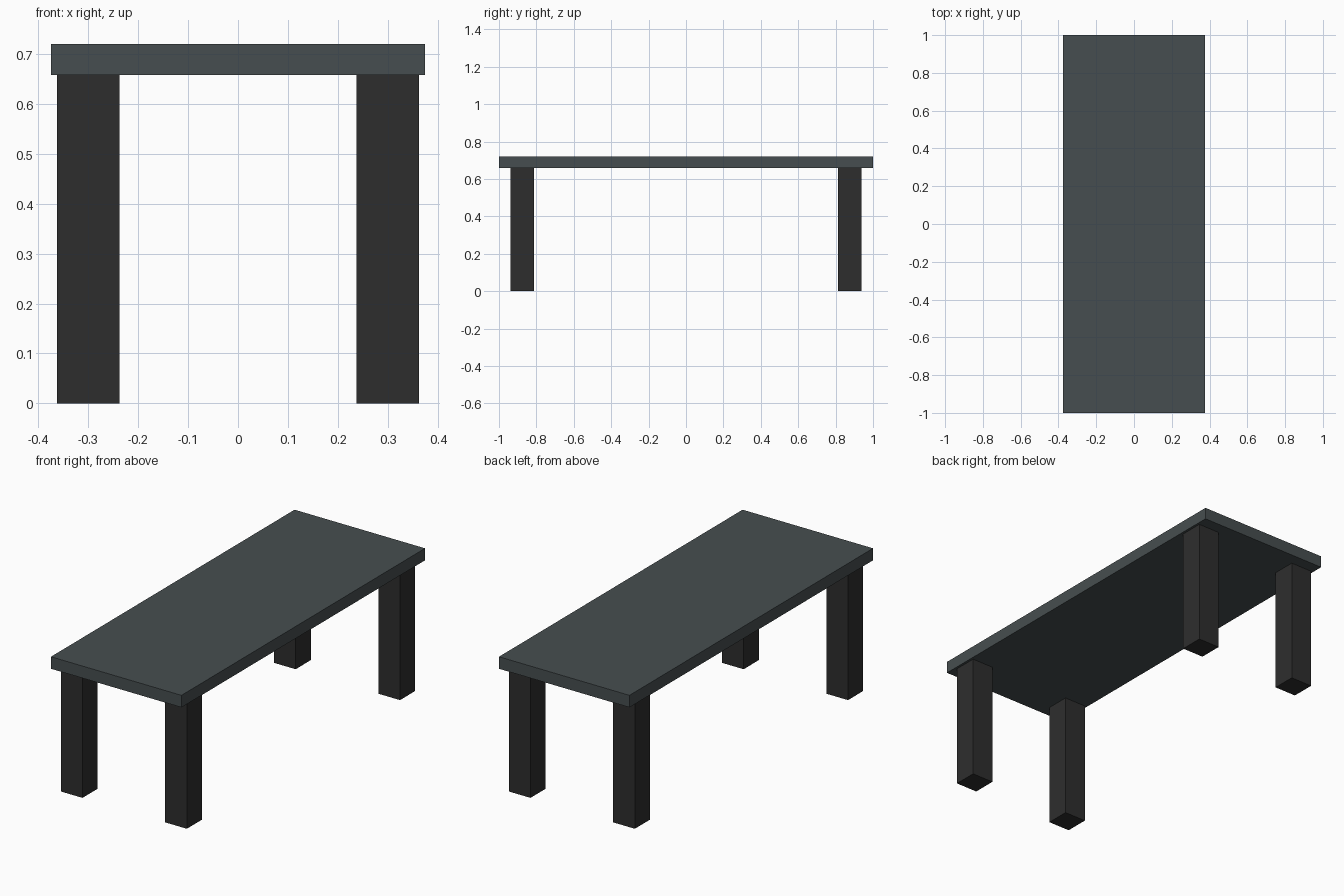
import bpy
import bmesh

cube = bpy.data.objects.get("Cube")
if cube:
    bpy.data.objects.remove(cube, do_unlink=True)


def make_material(name, rgb):
    mat = bpy.data.materials.new(name)
    mat.use_nodes = True
    colour = (*rgb, 1.0)
    mat.diffuse_color = colour
    mat.node_tree.nodes["Principled BSDF"].inputs["Base Color"].default_value = colour
    return mat


def make_box(name, size, centre, mat):
    mesh = bpy.data.meshes.new(name)
    bm = bmesh.new()
    bmesh.ops.create_cube(bm, size=1.0)
    bmesh.ops.scale(bm, vec=size, verts=bm.verts)
    bm.to_mesh(mesh)
    bm.free()
    mesh.materials.append(mat)
    obj = bpy.data.objects.new(name, mesh)
    obj.location = centre
    bpy.context.collection.objects.link(obj)
    return obj


slate = make_material("slate_grey", (0.062, 0.076, 0.080))
charcoal = make_material("charcoal", (0.027, 0.027, 0.027))

LEG_HEIGHT = 0.658
LEG_WIDTH = 0.125
TOP_THICKNESS = 0.0625

# Table top slab
make_box("table_top", (0.75, 2.0, TOP_THICKNESS),
         (0, 0, LEG_HEIGHT + TOP_THICKNESS / 2), slate)

# Four square legs, inset from the corners
for side, sx in (("left", 1), ("right", -1)):
    for end, sy in (("front", -1), ("back", 1)):
        make_box(f"{end}_{side}_leg", (LEG_WIDTH, LEG_WIDTH, LEG_HEIGHT),
                 (sx * 0.3, sy * 0.875, LEG_HEIGHT / 2), charcoal)
